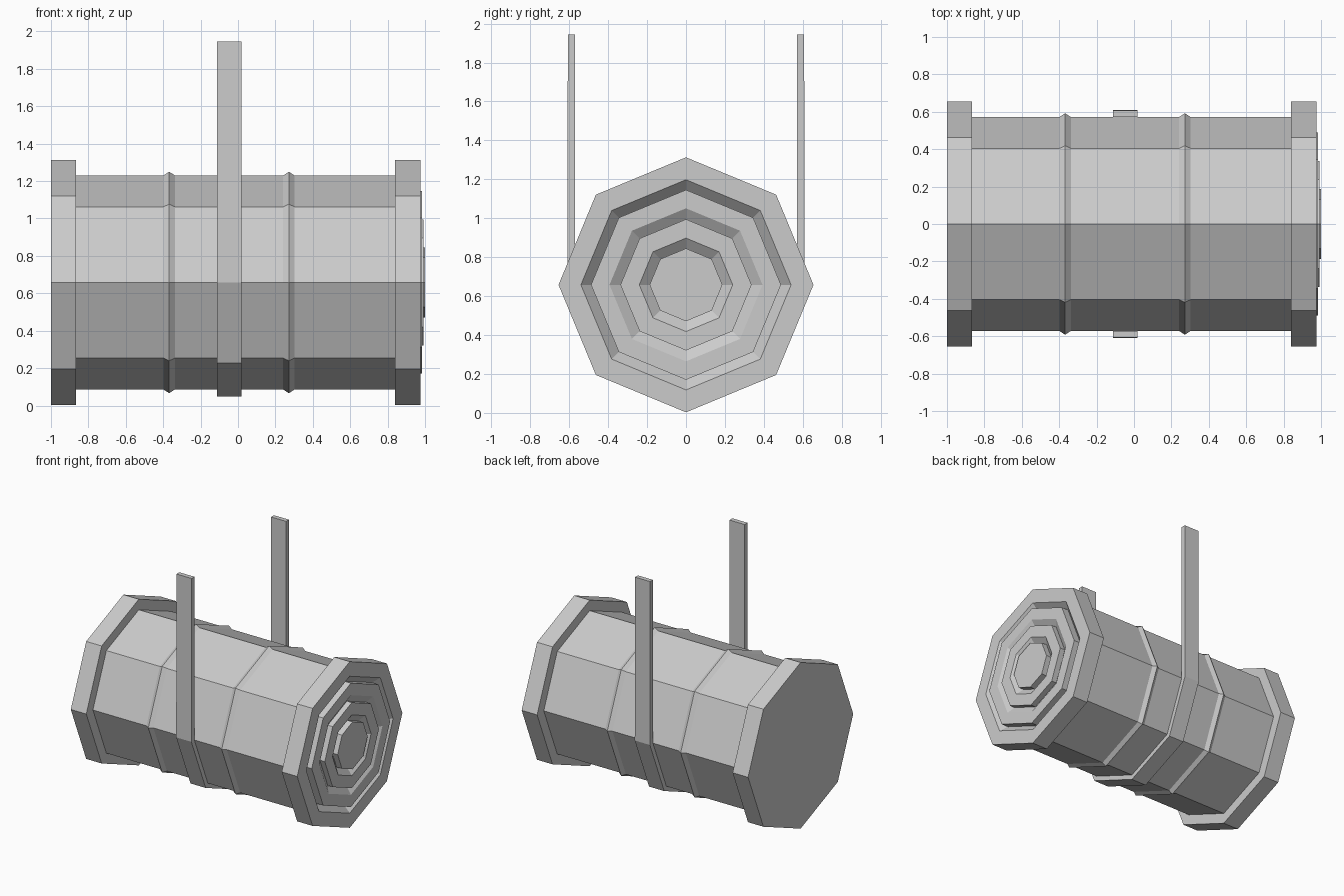
import bpy, bmesh
from math import sin, cos, pi

if "Cube" in bpy.data.objects:
    bpy.data.objects.remove(bpy.data.objects["Cube"])

CZ = 0.658   # height of the barrel axis
SIDES = 8


def finish(name, bm):
    bmesh.ops.recalc_face_normals(bm, faces=bm.faces)
    mesh = bpy.data.meshes.new(name)
    bm.to_mesh(mesh)
    bm.free()
    obj = bpy.data.objects.new(name, mesh)
    bpy.context.collection.objects.link(obj)
    return obj


def lathe(name, profile):
    """Octagonal solid around the x axis from (x, radius) points, capped at both ends."""
    bm = bmesh.new()
    rings = []
    for x, r in profile:
        rings.append([bm.verts.new((x, r * cos(2 * pi * i / SIDES), CZ + r * sin(2 * pi * i / SIDES)))
                      for i in range(SIDES)])
    for a, b in zip(rings, rings[1:]):
        for i in range(SIDES):
            j = (i + 1) % SIDES
            bm.faces.new((a[i], a[j], b[j], b[i]))
    bm.faces.new(rings[0])
    bm.faces.new(rings[-1])
    return finish(name, bm)


# Barrel body
lathe("barrel_body", [(-0.9, 0.572), (0.88, 0.572)])

# Raised ribs around the body
for i, x in enumerate((-0.368, 0.272)):
    lathe(f"barrel_rib_{i + 1}", [(x - 0.032, 0.571), (x, 0.592), (x + 0.032, 0.571)])

# Plain rear rim
lathe("rear_rim", [(-1.0, 0.655), (-0.865, 0.655)])

# Front rim with stepped, grooved end plate
profile = [(0.84, 0.655), (0.975, 0.655)]
plate_x = 0.975
for outer, inner, depth, next_x in ((0.54, 0.488, 0.05, 0.985),
                                    (0.393, 0.337, 0.035, 0.993),
                                    (0.24, 0.187, 0.04, 1.0)):
    profile += [(plate_x, outer), (plate_x - depth, inner), (next_x, inner)]
    plate_x = next_x
lathe("front_rim", profile)

# Hanging strap: a U-shaped band that passes under the barrel
TOP = 1.945


def strap_path(r, top_y):
    under = [(r * cos(a), CZ + r * sin(a)) for a in (-k * pi / 4 for k in range(5))]
    return [(top_y, TOP)] + under + [(-top_y, TOP)]


bm = bmesh.new()
outer, inner = strap_path(0.61, 0.607), strap_path(0.571, 0.571)
sections = [[bm.verts.new((x, y, z)) for x, (y, z) in ((-0.112, o), (0.02, o), (0.02, n), (-0.112, n))]
            for o, n in zip(outer, inner)]
for a, b in zip(sections, sections[1:]):
    for i in range(4):
        j = (i + 1) % 4
        bm.faces.new((a[i], a[j], b[j], b[i]))
bm.faces.new(sections[0])
bm.faces.new(sections[-1])
finish("hanging_strap", bm)
